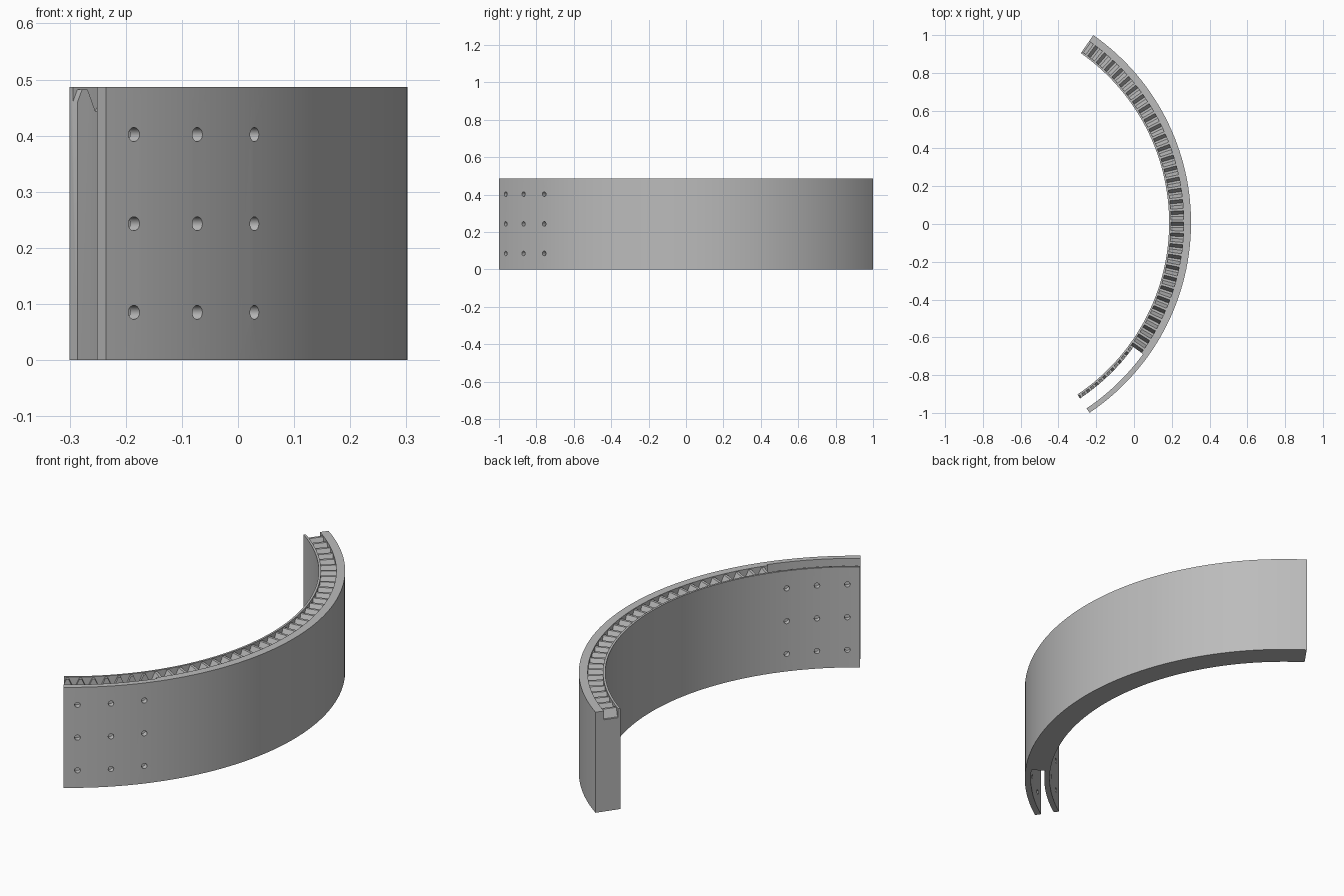
import bpy
import bmesh
from math import radians, cos, sin
from mathutils import Matrix, Vector

cube = bpy.data.objects.get("Cube")
if cube:
    bpy.data.objects.remove(cube, do_unlink=True)

# Main sizes: arc centre, radii, end angles and height
CENTRE = Vector((-0.909, 0.007, 0))
R_IN, R_OUT = 1.095, 1.211
A_START, A_END = -56.2, 55.05
HEIGHT = 0.487
TOOTH_TOP, TOOTH_ROOT = 0.482, 0.444
PITCH = 2.94

grey = bpy.data.materials.new("plain grey")
grey.use_nodes = True
colour = (0.5, 0.5, 0.5, 1)
grey.diffuse_color = colour
grey.node_tree.nodes["Principled BSDF"].inputs["Base Color"].default_value = colour


def polar(r, angle, z):
    a = radians(angle)
    return CENTRE + Vector((r * cos(a), r * sin(a), z))


def finish(name, bm):
    bmesh.ops.recalc_face_normals(bm, faces=bm.faces)
    mesh = bpy.data.meshes.new(name)
    bm.to_mesh(mesh)
    bm.free()
    mesh.materials.append(grey)
    obj = bpy.data.objects.new(name, mesh)
    bpy.context.collection.objects.link(obj)
    return obj


def arc_block(name, r0, r1, rows, top):
    """Curved bar; rows lists (angle, bottom height) along the arc."""
    bm = bmesh.new()
    rings = []
    for angle, low in rows:
        corners = ((r0, low), (r1, low), (r1, top), (r0, top))
        rings.append([bm.verts.new(polar(r, angle, z)) for r, z in corners])
    for a, b in zip(rings, rings[1:]):
        for i in range(4):
            j = (i + 1) % 4
            bm.faces.new((a[i], a[j], b[j], b[i]))
    bm.faces.new(rings[0])
    bm.faces.new(rings[-1])
    return finish(name, bm)


def even_rows(a0, a1, count, low):
    return [(a0 + (a1 - a0) * i / count, low) for i in range(count + 1)]


# Curved body
body = arc_block("toothed_arc", R_IN, R_OUT, even_rows(A_START, A_END, 60, 0), HEIGHT)

# Slot that splits one end into two flanges
slot = arc_block("slot_cutter", 1.120, 1.183, even_rows(-58.3, -36, 13, -0.1), 0.6)

# Channel along the top whose floor is a row of teeth
tooth_rows = []
for k in range(-1, 39):
    t = -55.4 + PITCH * k
    tooth_rows += [(t - 0.3, TOOTH_TOP), (t + 0.3, TOOTH_TOP),
                   (t + 1.17, TOOTH_ROOT), (t + 1.77, TOOTH_ROOT)]
channel = arc_block("tooth_cutter", 1.105, 1.172, tooth_rows, 0.6)

# Grid of bolt holes through both flanges
bm = bmesh.new()
for angle in (-53.3, -46.3, -39.2):
    for z in (0.085, 0.243, 0.402):
        turn = Matrix.Rotation(radians(angle), 4, 'Z') @ Matrix.Rotation(radians(90), 4, 'Y')
        bmesh.ops.create_cone(bm, cap_ends=True, segments=20, radius1=0.0125,
                              radius2=0.0125, depth=0.3,
                              matrix=Matrix.Translation(polar(1.15, angle, z)) @ turn)
holes = finish("hole_cutter", bm)

# Cut the body, then drop the cutters
cutters = (slot, channel, holes)
for cutter in cutters:
    cutter.hide_render = True
    mod = body.modifiers.new(cutter.name, 'BOOLEAN')
    mod.operation = 'DIFFERENCE'
    mod.solver = 'EXACT'
    mod.object = cutter
bpy.context.view_layer.update()
cut_mesh = bpy.data.meshes.new_from_object(
    body.evaluated_get(bpy.context.evaluated_depsgraph_get()))
body.modifiers.clear()
body.data = cut_mesh
for cutter in cutters:
    bpy.data.objects.remove(cutter, do_unlink=True)

# One colour, smooth curves, sharp edges
cut_mesh.materials.clear()
cut_mesh.materials.append(grey)
for obj in bpy.context.selected_objects:
    obj.select_set(False)
body.select_set(True)
bpy.context.view_layer.objects.active = body
bpy.ops.object.shade_smooth_by_angle(angle=radians(30))
